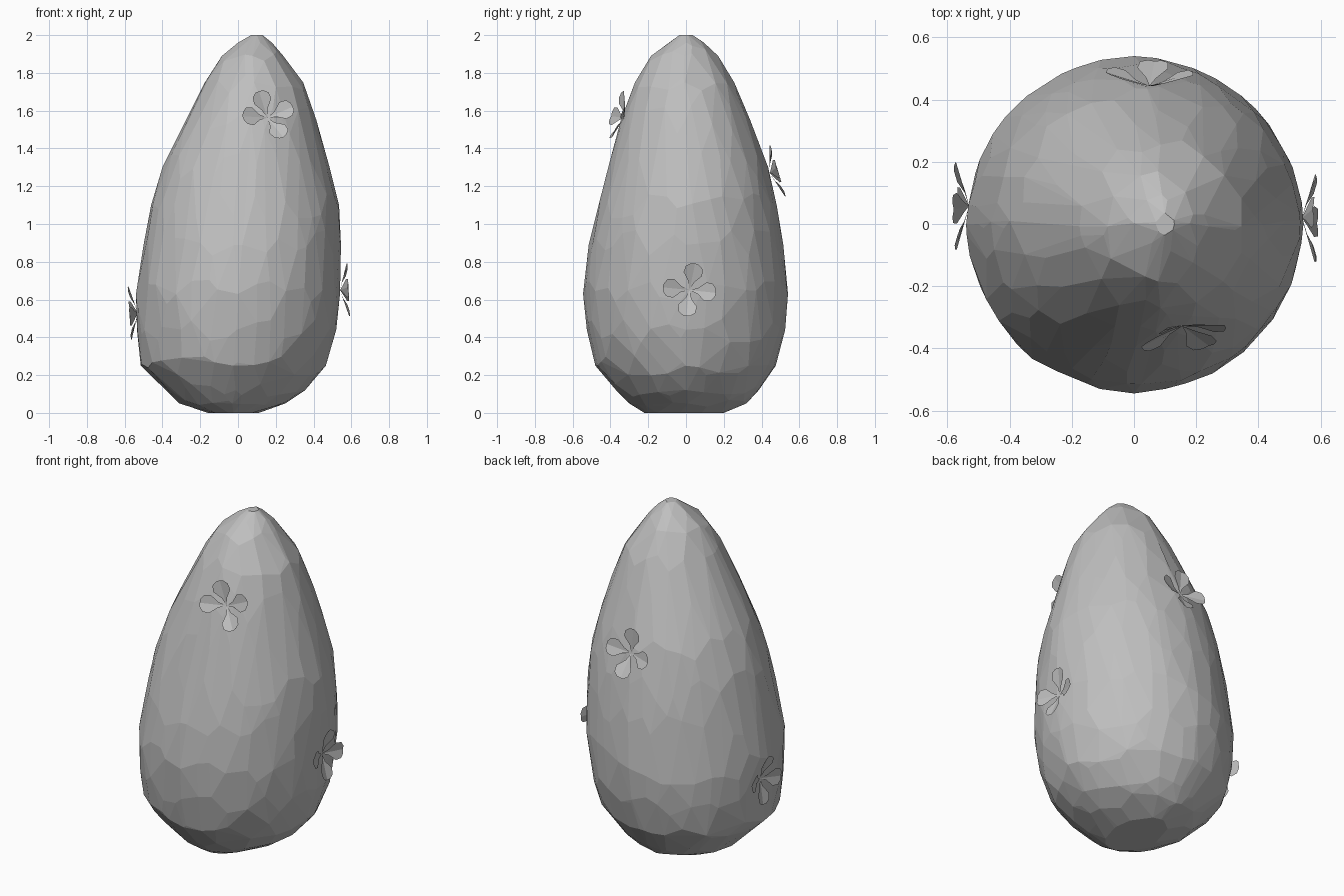
import bpy, bmesh, math, random
from mathutils import Vector
from mathutils.bvhtree import BVHTree

random.seed(4)
if "Cube" in bpy.data.objects:
    bpy.data.objects.remove(bpy.data.objects["Cube"])

stone = bpy.data.materials.new("stone grey")
stone.use_nodes = True
colour = (0.52, 0.52, 0.52, 1)
stone.diffuse_color = colour
stone.node_tree.nodes["Principled BSDF"].inputs["Base Color"].default_value = colour

# Leaning egg outline: height, left, right, front, back
OUTLINE = [
    (0.0, -0.16, 0.11, -0.22, 0.20),
    (0.05, -0.31, 0.25, -0.30, 0.32),
    (0.12, -0.38, 0.355, -0.37, 0.385),
    (0.25, -0.515, 0.465, -0.48, 0.475),
    (0.44, -0.535, 0.52, -0.525, 0.525),
    (0.63, -0.54, 0.54, -0.545, 0.54),
    (0.89, -0.50, 0.545, -0.515, 0.515),
    (1.10, -0.46, 0.535, -0.465, 0.48),
    (1.30, -0.40, 0.485, -0.415, 0.435),
    (1.55, -0.275, 0.415, -0.345, 0.34),
    (1.75, -0.175, 0.345, -0.27, 0.255),
    (1.89, -0.085, 0.24, -0.185, 0.17),
    (1.96, 0.0, 0.18, -0.09, 0.095),
    (2.0, 0.07, 0.13, -0.035, 0.035),
]


def outline_at(z):
    for low, high in zip(OUTLINE, OUTLINE[1:]):
        if z <= high[0]:
            t = (z - low[0]) / (high[0] - low[0])
            return [a + (b - a) * t for a, b in zip(low[1:], high[1:])]
    return OUTLINE[-1][1:]


def egg_point(angle, z):
    left, right, front, back = outline_at(z)
    x = (left + right) / 2 + (right - left) / 2 * math.cos(angle)
    y = (front + back) / 2 + (back - front) / 2 * math.sin(angle)
    return Vector((x, y, z))


def add_object(name, bm):
    mesh = bpy.data.meshes.new(name)
    bm.to_mesh(mesh)
    mesh.materials.append(stone)
    obj = bpy.data.objects.new(name, mesh)
    bpy.context.collection.objects.link(obj)
    return obj


# Egg body: irregular facets from the hull of scattered surface points
bm = bmesh.new()
for i, row in enumerate(OUTLINE):
    end = i in (0, len(OUTLINE) - 1)
    count = max(6, round(38 * (row[2] - row[1]) / 1.08))
    for k in range(count):
        angle = math.tau * (k + 0.5 * (i % 2) + random.uniform(-0.35, 0.35)) / count
        z = row[0]
        if not end:
            z += random.uniform(-0.35, 0.35) * (OUTLINE[i + 1][0] - OUTLINE[i - 1][0]) / 2
        bm.verts.new(egg_point(angle, z))
    # Keep the full width on the four sides
    for k in range(4):
        bm.verts.new(egg_point(k * math.pi / 2, row[0]))
bmesh.ops.remove_doubles(bm, verts=bm.verts[:], dist=0.004)
hull = bmesh.ops.convex_hull(bm, input=bm.verts[:])
loose = {g for g in hull["geom_interior"] + hull["geom_unused"]
         if isinstance(g, bmesh.types.BMVert)}
bmesh.ops.delete(bm, geom=list(loose), context='VERTS')
bmesh.ops.dissolve_limit(bm, angle_limit=math.radians(3),
                         verts=bm.verts[:], edges=bm.edges[:])
bmesh.ops.recalc_face_normals(bm, faces=bm.faces[:])
surface = BVHTree.FromBMesh(bm)
add_object("egg_body", bm)
bm.free()

# Flowers: four creased, upturned petals each
PETAL = [(0.045, 0.016), (0.085, 0.05), (0.12, 0.045), (0.138, 0.022)]
CUP, CREASE = 0.33, 0.25


def add_flower(name, centre, normal, angles):
    spot = surface.find_nearest(Vector(centre))[0]
    turn = Vector(normal).to_track_quat('Z', 'Y')
    bm = bmesh.new()
    for degrees in angles:
        a = math.radians(degrees)

        def vert(r, w):
            z = 0.004 + CUP * r + CREASE * (abs(w) - 0.03)
            if r == 0:
                z = 0.002
            flat = Vector((r * math.cos(a) - w * math.sin(a),
                           r * math.sin(a) + w * math.cos(a), z))
            return bm.verts.new(spot + turn @ flat)

        base, tip = vert(0, 0), vert(0.142, 0)
        for side in (1, -1):
            edge = [vert(r, side * w) for r, w in PETAL]
            loop = [base, *edge, tip]
            bm.faces.new(loop[::-side])
    add_object(name, bm)
    bm.free()


add_flower("front_flower", (0.16, -0.35, 1.57), (0.2, -1, 0.35), (108, 20, -60, 182))
add_flower("back_flower", (0.05, 0.45, 1.27), (0, 1, 0.3), (85, -8, -97, 172))
add_flower("left_flower", (0.55, 0.02, 0.65), (1, 0, 0.05), (78, -7, -97, 175))
add_flower("right_flower", (-0.54, 0.06, 0.53), (-1, 0, -0.06), (85, -10, -97, 172))
